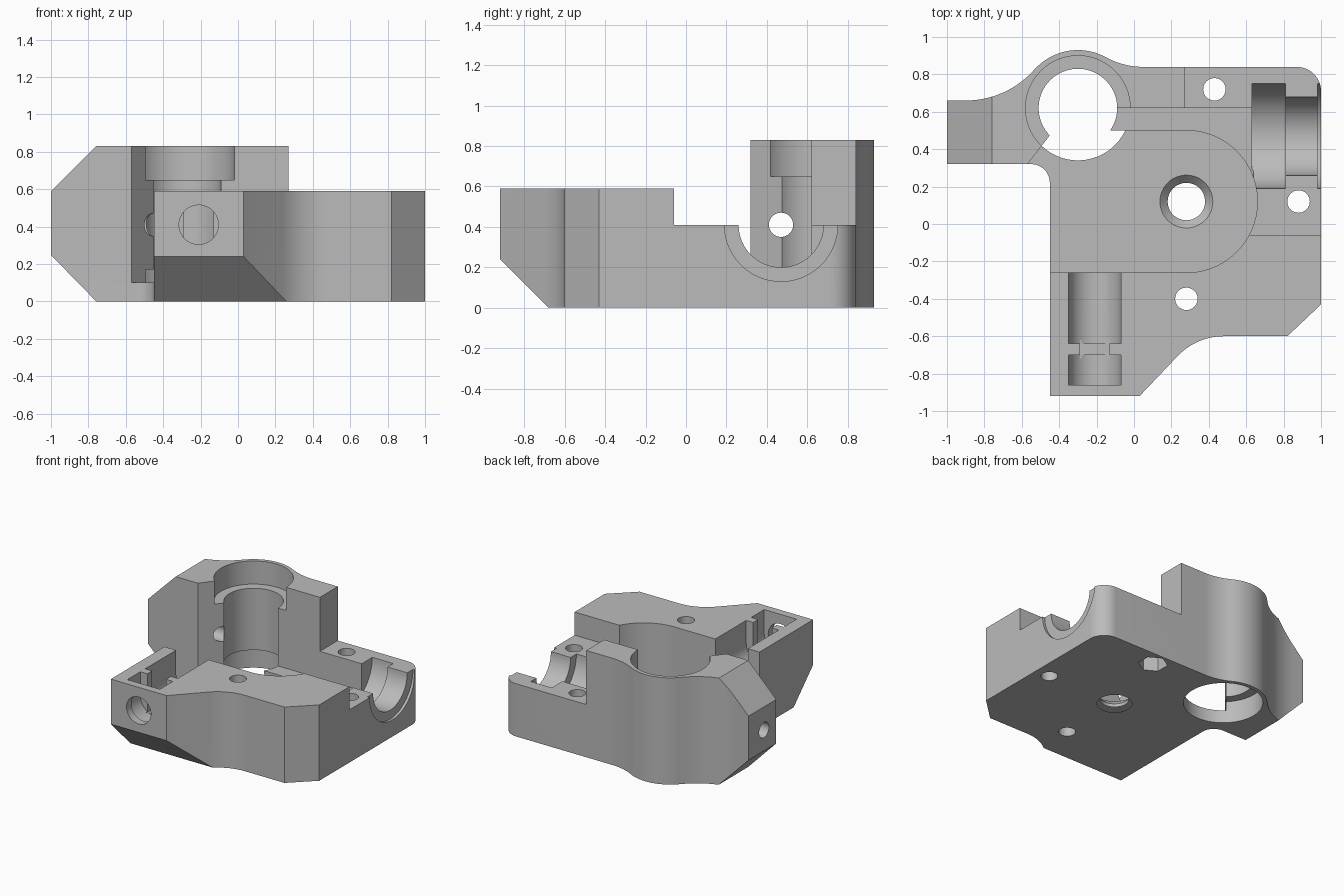
import bpy, bmesh
from math import sin, cos, radians
from mathutils import Matrix

old = bpy.data.objects.get("Cube")
if old:
    bpy.data.objects.remove(old)


def arc(cx, cy, r, start, end, n=14):
    angles = [radians(start + (end - start) * i / n) for i in range(n + 1)]
    return [(cx + r * cos(a), cy + r * sin(a)) for a in angles]


def finish(bm, name):
    bmesh.ops.recalc_face_normals(bm, faces=bm.faces)
    mesh = bpy.data.meshes.new(name)
    bm.to_mesh(mesh)
    bm.free()
    obj = bpy.data.objects.new(name, mesh)
    bpy.context.collection.objects.link(obj)
    return obj


def prism(name, points, z0, z1):
    bm = bmesh.new()
    face = bm.faces.new([bm.verts.new((x, y, z0)) for x, y in points])
    top = bmesh.ops.extrude_face_region(bm, geom=[face])["geom"]
    verts = [v for v in top if isinstance(v, bmesh.types.BMVert)]
    bmesh.ops.translate(bm, verts=verts, vec=(0, 0, z1 - z0))
    return finish(bm, name)


def cut(cutter):
    mod = body.modifiers.new("cut", "BOOLEAN")
    mod.operation = "DIFFERENCE"
    mod.solver = "EXACT"
    mod.object = cutter
    cutter.hide_render = True
    bpy.context.view_layer.objects.active = body
    bpy.ops.object.modifier_apply(modifier=mod.name)
    bpy.data.objects.remove(cutter)


def cut_box(x0, x1, y0, y1, z0, z1):
    cut(prism("box_cutter", [(x0, y0), (x1, y0), (x1, y1), (x0, y1)], z0, z1))


def cut_round(axis, a, b, start, end, r, r_end=None, sides=48):
    """Round cut along an axis; a and b are the other two coordinates in order."""
    bm = bmesh.new()
    bmesh.ops.create_cone(bm, cap_ends=True, segments=sides, radius1=r,
                          radius2=r if r_end is None else r_end, depth=end - start)
    mid = (start + end) / 2
    turn, place = {
        "x": (Matrix.Rotation(radians(90), 4, "Y"), (mid, a, b)),
        "y": (Matrix.Rotation(radians(-90), 4, "X"), (a, mid, b)),
        "z": (Matrix.Identity(4), (a, b, mid)),
    }[axis]
    bm.transform(Matrix.Translation(place) @ turn)
    cut(finish(bm, "round_cutter"))


def cut_wedge(points, along):
    """Triangular cut given in the side plane, running along x or y."""
    bm = bmesh.new()
    ends = []
    for t in (-1.5, 1.5):
        ends.append([bm.verts.new((t, p, z) if along == "x" else (p, t, z))
                     for p, z in points])
        bm.faces.new(ends[-1])
    for i in range(len(points)):
        j = (i + 1) % len(points)
        bm.faces.new((ends[0][i], ends[0][j], ends[1][j], ends[1][i]))
    cut(finish(bm, "wedge_cutter"))


# Body outline with the arm, round boss and front tongue
outline = [(-1, 0.32), (-1, 0.66)]
outline += arc(-0.9, 1.15, 0.49, -90, -41.5)
outline += arc(-0.3, 0.62, 0.31, 138.5, 61.1, 24)[1:]
outline += arc(0.05, 1.255, 0.415, -118.9, -90)[1:]
outline += arc(0.87, 0.71, 0.13, 90, 0)
outline += [(1, -0.43), (0.82, -0.6)]
outline += arc(0.48, -0.94, 0.34, 90, 135)
outline += [(0.03, -0.92), (-0.45, -0.92)]
outline += arc(-0.55, 0.22, 0.1, 0, 90)
body = prism("housing_body", outline, 0, 0.83)

# Stepped top levels
cut_box(-0.7, 1.2, -1.2, 0.1, 0.59, 1)
cut_box(0.27, 1.2, -0.06, 1.2, 0.41, 1)

# Chamfers on the arm end and below the tongue
cut_wedge([(-1.1, 0.49), (-1.1, 1), (-0.59, 1)], "y")
cut_wedge([(-1.1, 0.35), (-1.1, -0.1), (-0.66, -0.1)], "y")
cut_wedge([(-1.02, 0.34), (-1.02, -0.1), (-0.58, -0.1)], "x")

# Large rounded pocket, open on one side, and the slot behind it
pocket = [(-0.7, 0.32), (-0.7, -0.26)] + arc(0.28, 0.12, 0.38, -90, 90, 40)
pocket += [(-0.43, 0.5), (-0.57, 0.32)]
cut(prism("pocket_cutter", pocket, 0.1, 1))
cut_box(-0.3, 0.64, 0.12, 0.62, 0.2, 1)

# Vertical bore with a wider seat at both ends
cut_round("z", -0.3, 0.62, -0.1, 1, 0.21, sides=64)
cut_round("z", -0.3, 0.62, 0.65, 1, 0.28, sides=64)
cut_round("z", -0.3, 0.62, -0.1, 0.17, 0.28, sides=64)

# Half round bearing seat
for start, end, r in ((0.63, 0.81, 0.28), (0.8, 1.1, 0.21), (0.98, 1.1, 0.28)):
    cut_round("x", 0.47, 0.41, start, end, r, sides=64)

# Screw holes, nut trap and countersunk centre hole
for x, y in ((0.43, 0.72), (0.88, 0.12), (0.28, -0.4)):
    cut_round("z", x, y, -0.1, 1, 0.06, sides=32)
cut_round("z", 0.43, 0.72, -0.1, 0.12, 0.105, sides=6)
cut_round("z", 0.28, 0.12, -0.1, 0.3, 0.1)
cut_round("z", 0.28, 0.12, 0.05, 0.12, 0.095, 0.16)
cut_round("z", 0.28, 0.12, -0.02, 0.03, 0.14, 0.1)

# Hole through the arm with a wider mouth
cut_round("x", 0.47, 0.41, -1.1, -0.3, 0.06, sides=32)
cut_round("x", 0.47, 0.41, -1.1, -0.72, 0.125, sides=32)

# Open trough in the tongue: two wide chambers, a neck and an end hole
for start, end in ((-0.64, -0.24), (-0.86, -0.7)):
    cut_round("y", -0.21, 0.41, start, end, 0.14)
    cut_box(-0.35, -0.07, start, end, 0.41, 1 if end < -0.5 else 0.7)
cut_box(-0.29, -0.13, -0.72, -0.62, 0.29, 0.7)
cut_round("y", -0.21, 0.41, -1, -0.8, 0.105)

# Plain grey finish
grey = bpy.data.materials.new("plain grey")
grey.use_nodes = True
colour = (0.5, 0.5, 0.5, 1)
grey.diffuse_color = colour
grey.node_tree.nodes["Principled BSDF"].inputs["Base Color"].default_value = colour
body.data.materials.clear()
body.data.materials.append(grey)
for face in body.data.polygons:
    face.material_index = 0

bpy.ops.object.select_all(action="DESELECT")
body.select_set(True)
bpy.context.view_layer.objects.active = body
bpy.ops.object.shade_smooth_by_angle(angle=radians(30))
